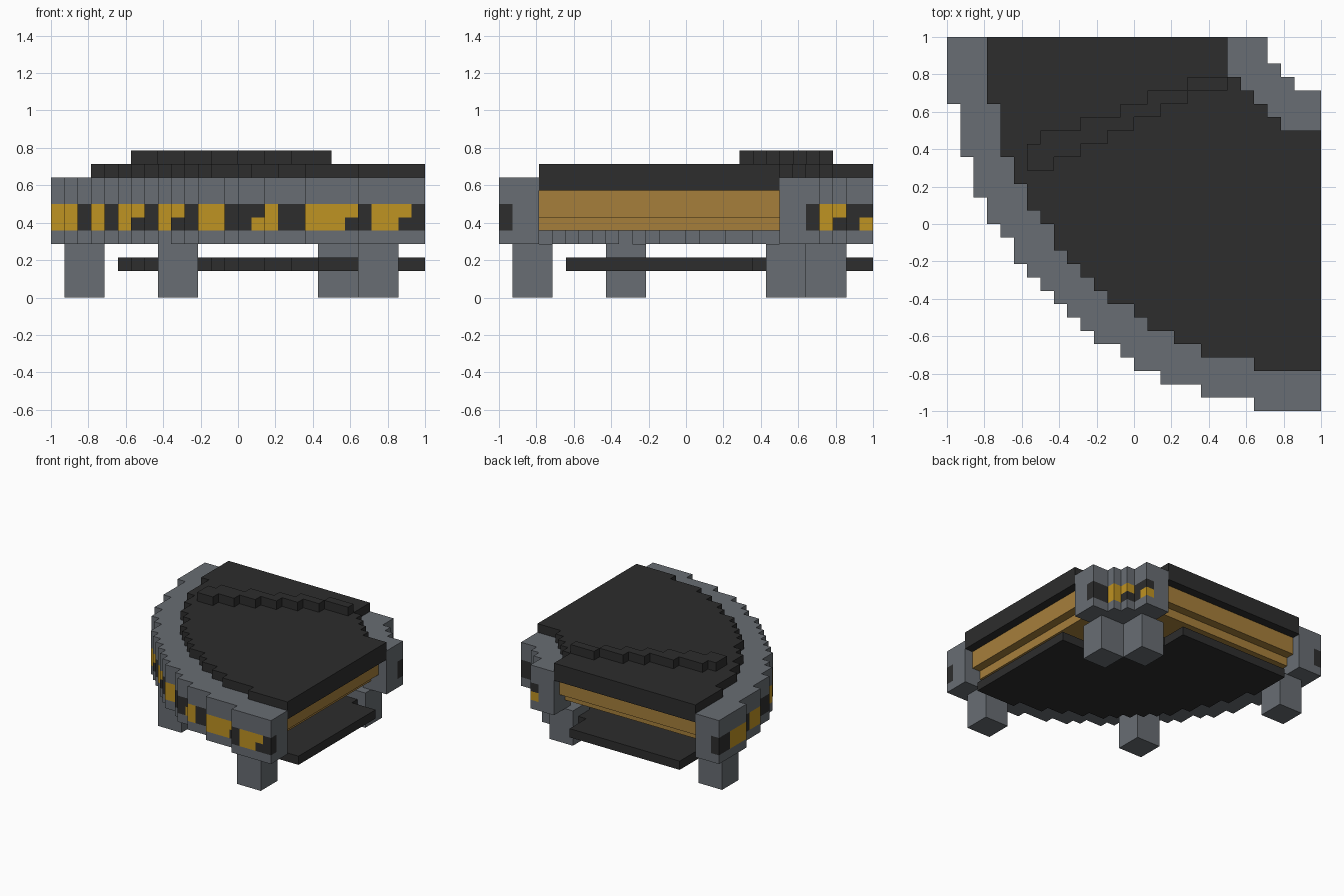
import bpy
import bmesh

if "Cube" in bpy.data.objects:
    bpy.data.objects.remove(bpy.data.objects["Cube"], do_unlink=True)

N = 28          # blocks along each side
U = 2 / N       # size of one block


def material(name, hex_colour):
    def linear(c):
        return c / 12.92 if c <= 0.04045 else ((c + 0.055) / 1.055) ** 2.4
    rgb = [linear(int(hex_colour[i:i + 2], 16) / 255) for i in (0, 2, 4)]
    m = bpy.data.materials.new(name)
    m.use_nodes = True
    m.diffuse_color = (*rgb, 1)
    m.node_tree.nodes["Principled BSDF"].inputs["Base Color"].default_value = (*rgb, 1)
    return m


GREY = material("steel_grey", "686D73")
DARK = material("charcoal", "2D2D2D")
YELLOW = material("hazard_yellow", "BF9322")
GOLD = material("bronze", "A67F3B")


def ring(inner, outer, limit=N):
    """Cells between two radii around the back right corner."""
    cells = set()
    for x in range(limit):
        for y in range(limit):
            d2 = (N - x - 0.5) ** 2 + (N - y - 0.5) ** 2
            if inner ** 2 <= d2 < outer ** 2:
                cells.add((x, y))
    return cells


def box(x, y, w, d):
    return {(i, j) for i in range(x, x + w) for j in range(y, y + d)}


def solid(name, cells, levels, mats, rule=None):
    """Extrude a stepped footprint through the levels; rule picks side colours."""
    bm = bmesh.new()
    cache = {}

    def face(points, index=0):
        for p in points:
            if p not in cache:
                cache[p] = bm.verts.new((p[0] * U - 1, p[1] * U - 1, p[2] * U))
        bm.faces.new([cache[p] for p in points]).material_index = index

    lo, hi = levels[0], levels[-1]
    for x, y in sorted(cells):
        loop = [(x, y), (x + 1, y), (x + 1, y + 1), (x, y + 1)]
        face([(*p, hi) for p in loop])
        face([(*p, lo) for p in reversed(loop)])
        for k, (dx, dy) in enumerate(((0, -1), (1, 0), (0, 1), (-1, 0))):
            if (x + dx, y + dy) in cells:
                continue
            a, b = loop[k], loop[(k + 1) % 4]
            for z0, z1 in zip(levels, levels[1:]):
                index = rule(x, y, z0) if rule else 0
                face([(*a, z0), (*b, z0), (*b, z1), (*a, z1)], index)
    bmesh.ops.dissolve_limit(bm, angle_limit=0.02, verts=bm.verts[:],
                             edges=bm.edges[:], delimit={'MATERIAL'})
    mesh = bpy.data.meshes.new(name)
    bm.to_mesh(mesh)
    bm.free()
    for m in mats:
        mesh.materials.append(m)
    ob = bpy.data.objects.new(name, mesh)
    bpy.context.collection.objects.link(ob)
    return ob


# Outer curved frame with leaning hazard stripes on its outer blocks
outer = ring(25, 28)
shell = [c for c in outer if (c[0] - 1, c[1]) not in outer and
         c[0] < 28 and not any((i, c[1]) in outer for i in range(c[0]))
         or not any((c[0], j) in outer for j in range(c[1]))]
shell.sort(key=lambda c: c[1] - c[0])
STRIPES = {5: "ddyyddyyyddyyddyyddyddydd" "yyddyyyddyyydd",
           6: "dyyydyyyyddydddyydyydyyyd" "yyddyyyddyyydd"}
paint = {(x, y, z): 1 if s[min(i, len(s) - 1)] == "d" else 2
         for z, s in STRIPES.items() for i, (x, y) in enumerate(shell)}

# Stripes on the small corner frame
corner_shell = [(27, 23), (26, 23), (25, 24), (24, 25), (23, 26), (23, 27)]
for z, s in {5: "ddyddy", 6: "ddyydd"}.items():
    for (x, y), c in zip(corner_shell, s):
        paint[x, y, z] = 1 if c == "d" else 2


def stripe(x, y, z):
    return paint.get((x, y, z), 0)


frame_mats = [GREY, DARK, YELLOW]
frame_levels = (4, 5, 6, 7, 9)
solid("outer_frame", outer, frame_levels, frame_mats, stripe)
solid("corner_frame", ring(4, 7), frame_levels, frame_mats, stripe)

# Table top, stepped bronze core and lower shelf
solid("table_top", ring(7, 25), (8, 10), [DARK])
solid("core_upper", ring(7, 25, 27), (6, 8), [GOLD])
solid("core_lower", ring(7, 25, 26), (5, 6), [GOLD])
solid("lower_shelf", ring(9, 23), (2, 3), [DARK])

# Raised stepped ridge across the top
ridge_low = [18, 18, 19, 19, 20, 20, 21, 21, 22, 22, 23, 23, 24, 24, 24]
ridge_high = [20, 21, 21, 21, 22, 22, 22, 23, 23, 24, 24, 24, 25, 25, 25]
ridge = {(6 + i, y) for i, (a, b) in enumerate(zip(ridge_low, ridge_high))
         for y in range(a, b)}
solid("top_ridge", ridge, (10, 11), [DARK])

# Legs
for name, x, y in (("left_leg", 1, 23), ("middle_leg", 8, 8), ("front_leg", 23, 1),
                   ("corner_leg_a", 23, 20), ("corner_leg_b", 20, 23)):
    solid(name, box(x, y, 3, 3), (0, 4), [GREY])
